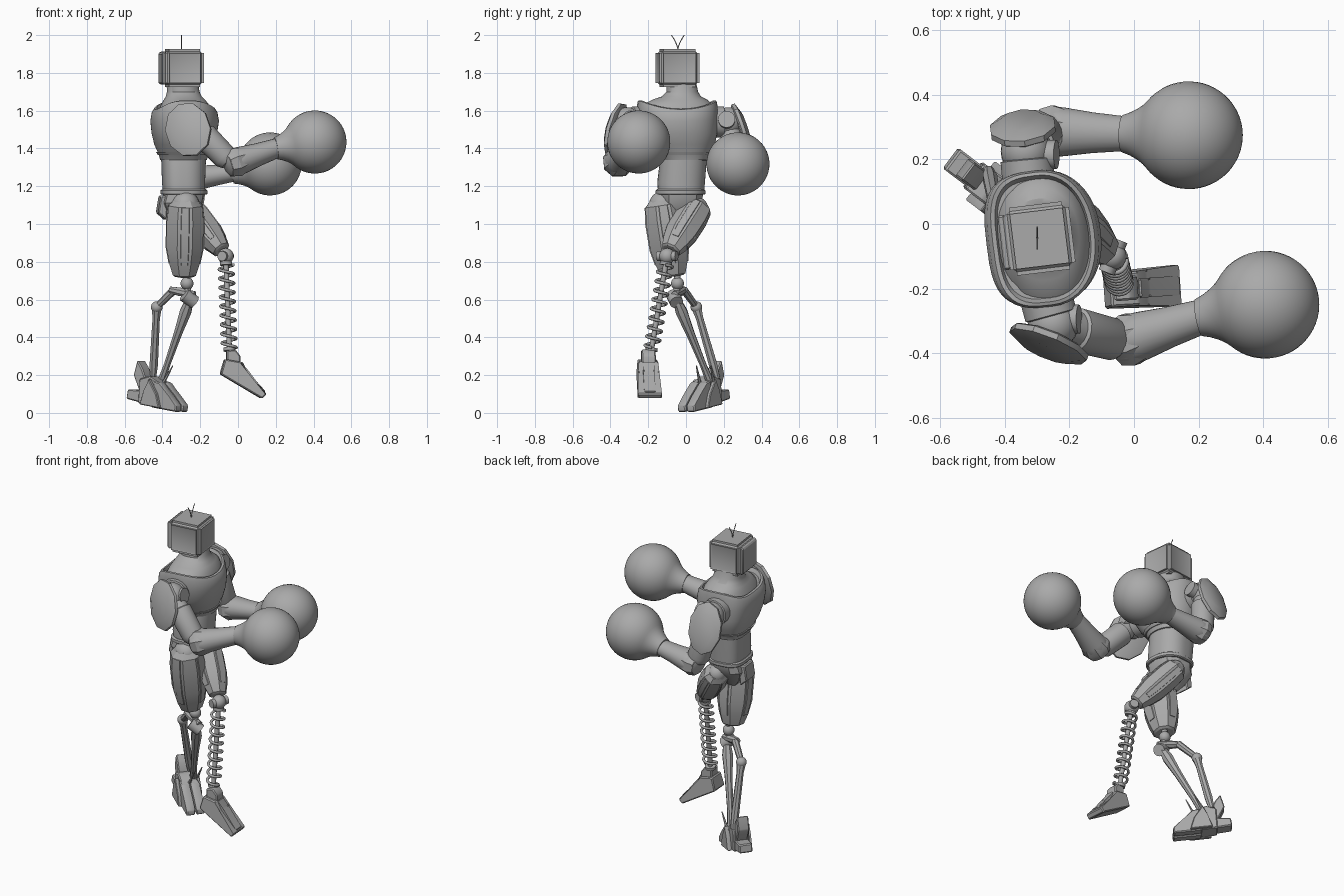
import bpy, bmesh
from math import sin, cos, pi, radians, copysign
from mathutils import Vector, Matrix

cube = bpy.data.objects.get("Cube")
if cube:
    bpy.data.objects.remove(cube, do_unlink=True)

grey = bpy.data.materials.new("plain_grey")
grey.use_nodes = True
shade = (0.4, 0.4, 0.4, 1)
grey.diffuse_color = shade
grey.node_tree.nodes["Principled BSDF"].inputs["Base Color"].default_value = shade


def finish(name, bm):
    bmesh.ops.recalc_face_normals(bm, faces=bm.faces[:])
    me = bpy.data.meshes.new(name)
    bm.to_mesh(me)
    bm.free()
    for p in me.polygons:
        p.use_smooth = True
    me.set_sharp_from_angle(angle=radians(32))
    me.materials.append(grey)
    ob = bpy.data.objects.new(name, me)
    bpy.context.collection.objects.link(ob)


def loft(name, rings):
    bm = bmesh.new()
    vs = [[bm.verts.new(p) for p in r] for r in rings]
    n = len(vs[0])
    for lo, hi in zip(vs, vs[1:]):
        for i in range(n):
            j = (i + 1) % n
            bm.faces.new((lo[i], lo[j], hi[j], hi[i]))
    bm.faces.new(vs[0])
    bm.faces.new(vs[-1])
    finish(name, bm)


def limb(name, a, b, profile, n=8, hint=(0, 0, 1)):
    """Loft from a to b; profile rows are (fraction, radius, second radius)."""
    a, b = Vector(a), Vector(b)
    z = (b - a).normalized()
    x = Vector(hint).cross(z).normalized()
    y = z.cross(x)
    rings = []
    for t, rx, *ry in profile:
        ry = ry[0] if ry else rx
        c = a.lerp(b, t)
        angles = [2 * pi * (i + 0.5) / n for i in range(n)]
        rings.append([c + x * rx * cos(q) + y * ry * sin(q) for q in angles])
    loft(name, rings)


def rod(name, a, b, r, n=12):
    limb(name, a, b, [(0, r), (1, r)], n, (0.1, 1, 0.2))


def ball(name, c, r):
    bm = bmesh.new()
    bmesh.ops.create_uvsphere(bm, u_segments=24, v_segments=14, radius=r,
                              matrix=Matrix.Translation(c))
    finish(name, bm)


def body(name, rows, n=48, back=3.2, turn=radians(7)):
    """Trunk loft, flatter at the back; rows are (z, cx, cy, rx, ry, rise at the sides)."""
    rings = []
    for z, cx, cy, rx, ry, rise in rows:
        ring = []
        for i in range(n):
            q = 2 * pi * i / n
            power = back if cos(q) < 0 else 2.2
            u = copysign(abs(cos(q)) ** (2 / power), cos(q)) * rx
            v = copysign(abs(sin(q)) ** (2 / power), sin(q)) * ry
            ring.append((cx + u * cos(turn) - v * sin(turn),
                         cy + u * sin(turn) + v * cos(turn), z + rise * sin(q) ** 2))
        rings.append(ring)
    loft(name, rings)


def prism(name, outline, v0, v1, origin, angle, taper=1.0, bevel=0.006):
    """Side outline (u, z) extruded sideways from v0 to v1, then turned about z."""
    bm = bmesh.new()
    top = max(z for u, z in outline)
    low = min(z for u, z in outline)
    mid = (v0 + v1) / 2
    sides = []
    for v in (v0, v1):
        sides.append([bm.verts.new((u, mid + (v - mid) * (1 + (taper - 1) * (z - low) / (top - low)), z))
                      for u, z in outline])
    n = len(outline)
    for i in range(n):
        j = (i + 1) % n
        bm.faces.new((sides[0][i], sides[0][j], sides[1][j], sides[1][i]))
    bm.faces.new(sides[0])
    bm.faces.new(sides[1])
    bmesh.ops.bevel(bm, geom=bm.edges[:], offset=bevel, segments=1, affect='EDGES')
    bm.transform(Matrix.Translation(origin) @ Matrix.Rotation(angle, 4, 'Z'))
    finish(name, bm)


def wire(name, pts, r):
    cu = bpy.data.curves.new(name, 'CURVE')
    cu.dimensions = '3D'
    cu.bevel_depth = r
    cu.bevel_resolution = 2
    cu.use_fill_caps = True
    sp = cu.splines.new('POLY')
    sp.points.add(len(pts) - 1)
    for p, co in zip(sp.points, pts):
        p.co = (*co, 1)
    cu.materials.append(grey)
    ob = bpy.data.objects.new(name, cu)
    bpy.context.collection.objects.link(ob)


# Head: rounded box with shallow side panels
bm = bmesh.new()
bmesh.ops.create_cube(bm, size=1, matrix=Matrix.Diagonal((0.205, 0.212, 0.2, 1)))
bmesh.ops.bevel(bm, geom=bm.edges[:], offset=0.02, segments=3, affect='EDGES')
panels = sorted(bm.faces, key=lambda f: -f.calc_area())[:6]
panels = [f for f in panels if abs(f.normal.z) < 0.5]
bmesh.ops.inset_individual(bm, faces=panels, thickness=0.012, depth=-0.004)
bm.transform(Matrix.Translation((-0.293, -0.045, 1.826)) @ Matrix.Rotation(radians(7), 4, 'Z'))
finish("head", bm)
prism("head_back_panel", [(-0.116, 1.745), (-0.095, 1.735), (-0.095, 1.915), (-0.116, 1.905)],
      -0.085, 0.085, (-0.297, -0.045, 0), radians(7))
for s in (-1, 1):
    wire("antenna", [(-0.3, -0.043 + s * 0.034 * t ** 1.5, 1.925 + 0.075 * t)
                     for t in (0, 0.25, 0.5, 0.75, 1)], 0.0025)

# Trunk
body("neck", [(1.59, -0.28, -0.045, 0.142, 0.19, 0.035), (1.625, -0.28, -0.04, 0.13, 0.175, 0.015),
              (1.652, -0.283, -0.032, 0.112, 0.142, 0.008), (1.675, -0.287, -0.025, 0.095, 0.104, 0),
              (1.7, -0.29, -0.02, 0.086, 0.084, 0), (1.75, -0.295, -0.025, 0.083, 0.078, 0)], back=2.2)
body("chest", [(1.335, -0.287, -0.01, 0.105, 0.115, 0), (1.34, -0.287, -0.01, 0.122, 0.127, 0),
               (1.37, -0.287, -0.015, 0.13, 0.142, 0), (1.42, -0.285, -0.025, 0.153, 0.178, 0),
               (1.48, -0.282, -0.035, 0.17, 0.2, 0), (1.545, -0.28, -0.043, 0.178, 0.21, 0.01),
               (1.59, -0.28, -0.045, 0.17, 0.212, 0.035), (1.607, -0.28, -0.045, 0.158, 0.207, 0.045),
               (1.61, -0.28, -0.045, 0.145, 0.197, 0.045), (1.59, -0.28, -0.045, 0.138, 0.185, 0.04)])
body("chest_lower_band", [(1.365, -0.287, -0.015, 0.134, 0.145, 0), (1.38, -0.287, -0.017, 0.142, 0.155, 0)])
body("abdomen", [(1.16, -0.285, -0.025, 0.108, 0.12, 0), (1.22, -0.287, -0.025, 0.112, 0.125, 0),
                 (1.35, -0.287, -0.012, 0.117, 0.122, 0)])
body("belt", [(1.155, -0.285, -0.028, 0.116, 0.124, 0), (1.16, -0.285, -0.028, 0.122, 0.13, 0),
              (1.178, -0.285, -0.028, 0.122, 0.13, 0), (1.184, -0.285, -0.028, 0.114, 0.122, 0)])
body("pelvis", [(1.0, -0.3, -0.035, 0.04, 0.035, 0), (1.05, -0.3, -0.035, 0.085, 0.07, 0),
                (1.11, -0.295, -0.03, 0.115, 0.115, 0), (1.16, -0.285, -0.028, 0.112, 0.12, 0)], n=10)
prism("pelvis_back_plate", [(-0.135, 1.06), (-0.09, 1.02), (-0.08, 1.15), (-0.12, 1.15)],
      -0.055, 0.055, (-0.295, -0.03, 0), radians(7))


# Arms: cuff, shoulder ball, upper arm, shoulder pad, forearm and round glove
def arm(side, shoulder, inner, elbow, wrist, glove, pad, normal, pad_w, pad_h, pad_up, flat):
    limb(side + "_shoulder_cuff", inner, shoulder,
         [(0, 0.07), (0.1, 0.083), (0.75, 0.083), (0.8, 0.068), (1.1, 0.068)], 16)
    ball(side + "_shoulder_ball", shoulder, 0.078)
    limb(side + "_upper_arm", shoulder, elbow,
         [(0, 0.05), (0.3, 0.06), (0.32, 0.07), (0.85, 0.066), (0.95, 0.05)], 20)
    c, d = Vector(pad), Vector(normal).normalized()
    limb(side + "_shoulder_pad", c - d * 0.02, c + d * 0.025,
         [(0, pad_w * 0.9, pad_h * 0.9), (0.15, pad_w, pad_h), (0.55, pad_w, pad_h),
          (1, pad_w * 0.65, pad_h * 0.65)], 10, pad_up)
    e, w, g = Vector(elbow), Vector(wrist), Vector(glove)
    rows = [(-0.13, 0.045), (-0.08, 0.068), (0.06, 0.08), (0.25, 0.076), (0.6, 0.064), (1.05, 0.054)]
    limb(side + "_forearm", e, w, [(t, r, r * flat) for t, r in rows], 20)
    rows = [(-0.3, 0.05), (-0.2, 0.074), (0.25, 0.088), (0.95, 0.07)]
    limb(side + "_elbow_guard", e, e.lerp(w, 0.35), [(t, r, r * flat) for t, r in rows], 8)
    axis, gap, r = (g - w).normalized(), (g - w).length, 0.167
    total = gap + r
    start = 0.7
    neck = (gap - r * cos(start)) / total
    profile = [(neck * t, k) for t, k in ((0, 0.058), (0.3, 0.067), (0.6, 0.08), (0.85, 0.095))]
    profile += [((gap - r * cos(q)) / total, r * sin(q))
                for q in [start + (pi - start - 0.02) * i / 22 for i in range(23)]]
    limb(side + "_glove", w, g + axis * r, profile, 40)


arm("right", (-0.25, -0.31, 1.54), (-0.28, -0.2, 1.54), (-0.035, -0.365, 1.32), (0.2, -0.29, 1.4),
    (0.407, -0.25, 1.434), (-0.265, -0.375, 1.5), (-0.33, -0.9, 0.2), 0.125, 0.15, (-0.4, 0, 0.9), 0.95)
arm("left", (-0.335, 0.225, 1.54), (-0.325, 0.12, 1.54), (-0.275, 0.287, 1.236), (-0.035, 0.28, 1.27),
    (0.17, 0.275, 1.318), (-0.345, 0.3, 1.487), (-0.12, 0.93, 0.3), 0.105, 0.157, (0, 0, 1), 0.88)
for x, y in ((-0.2, -0.295), (-0.27, 0.215)):
    rod("shoulder_joint_ring", (x - 0.04, y, 1.54), (x + 0.03, y, 1.555), 0.045, 20)


# Thighs: angular armour with a raised strip
def thigh(side, hip, knee, w, d):
    rows = [(-0.08, 0.6), (0, 0.9), (0.2, 1), (0.55, 0.98), (0.75, 0.82), (0.9, 0.62), (0.92, 0.5)]
    limb(side + "_thigh", hip, knee, [(t, w * k, d * k) for t, k in rows], 8, (0, 1, 0))
    limb(side + "_thigh_strip", hip, knee, [(t, w * k * 1.05, d * k * 0.55) for t, k in rows[1:5]], 8, (0, 1, 0))
    limb(side + "_thigh_side_plate", hip, knee, [(t, w * k * 0.5, d * k * 1.05) for t, k in rows[1:5]], 8, (0, 1, 0))
    ball(side + "_hip_ball", hip, w * 0.7)


thigh("right", (-0.278, -0.122, 1.1), (-0.285, -0.06, 0.69), 0.106, 0.112)
thigh("left", (-0.26, 0.06, 1.085), (-0.07, -0.095, 0.84), 0.08, 0.09)

# Right shin: ball knee, knee block and two linked struts
ball("right_knee_ball", (-0.27, -0.045, 0.685), 0.034)
rod("right_knee_pin", (-0.27, -0.045, 0.75), (-0.265, -0.05, 0.62), 0.018)
limb("right_knee_bar", (-0.36, -0.01, 0.652), (-0.23, -0.06, 0.625), [(0, 0.018), (0.4, 0.024), (1, 0.02)], 8)
rod("right_knee_block", (-0.285, -0.07, 0.625), (-0.23, -0.05, 0.585), 0.036, 16)
link = [(-0.34, -0.01, 0.65), (-0.43, 0.055, 0.56), (-0.45, 0.165, 0.18)]
limb("right_upper_link", link[0], link[1], [(0, 0.022), (1, 0.018)], 8)
ball("right_link_joint", link[1], 0.031)
limb("right_rear_strut", link[1], link[2], [(0, 0.029), (0.15, 0.021), (0.8, 0.024), (1, 0.017)], 8, (0, 1, 0))
limb("right_front_strut", (-0.255, -0.05, 0.6), (-0.405, 0.125, 0.17),
     [(0, 0.022), (0.15, 0.033), (0.4, 0.024), (0.8, 0.018), (1, 0.022)], 8, (0, 1, 0))

# Right foot: ankle block, split toes, side fins and heel spurs
place = ((-0.43, 0.1, 0), radians(-37))
prism("right_foot_ankle", [(-0.09, 0.05), (0.06, 0.03), (0.05, 0.16), (-0.02, 0.195), (-0.08, 0.18)], -0.05, 0.05, *place)
for v in (-0.056, 0.004):
    prism("right_foot_toe", [(0.0, 0.03), (0.165, 0.005), (0.17, 0.04), (0.12, 0.09), (0.06, 0.16), (0.02, 0.17)],
          v, v + 0.052, *place)
for v in (-0.075, 0.05):
    prism("right_foot_fin", [(-0.06, 0.045), (0.07, 0.025), (0.05, 0.1), (0.0, 0.18), (-0.03, 0.12)], v, v + 0.025, *place, bevel=0.004)
    limb("right_foot_spike", (-0.4, 0.12 + v * 0.6, 0.15), (-0.345, 0.1 + v * 0.6, 0.25), [(0, 0.01), (1, 0.003)], 6)
prism("right_heel_lower", [(-0.175, 0.075), (-0.06, 0.05), (-0.06, 0.12), (-0.165, 0.125)], -0.04, 0.04, *place)
prism("right_heel_upper", [(-0.13, 0.2), (-0.085, 0.1), (-0.04, 0.16), (-0.075, 0.24), (-0.105, 0.28)], -0.035, 0.035, *place)

# Left shin: coil spring around a rod
knee, ankle = Vector((-0.065, -0.1, 0.83)), Vector((-0.045, -0.185, 0.32))
ball("left_knee_ball", knee, 0.042)
rod("left_knee_axle", knee + Vector((-0.02, -0.05, 0)), knee + Vector((0.02, 0.05, 0)), 0.026, 16)
rod("left_spring_rod", knee, ankle, 0.014)
for t in (0.06, 0.95):
    rod("left_spring_seat", knee.lerp(ankle, t), knee.lerp(ankle, t + 0.035), 0.032, 16)
turns, steps = 9, 20
coil = []
for i in range(turns * steps + 1):
    q = 2 * pi * i / steps
    coil.append(knee.lerp(ankle, 0.09 + 0.86 * i / (turns * steps)) + Vector((0.038 * cos(q), 0.038 * sin(q), 0)))
wire("left_spring", coil, 0.008)

# Left foot: wedge pointing down with a raised top strip
foot = ((0, -0.2, 0), radians(4))
prism("left_foot", [(-0.095, 0.205), (0.125, 0.075), (0.148, 0.1), (0.04, 0.215), (0.012, 0.27), (-0.072, 0.285)],
      -0.065, 0.065, *foot, taper=0.8)
prism("left_foot_strip", [(-0.02, 0.2), (0.12, 0.1), (0.146, 0.112), (0.047, 0.222), (0.02, 0.275)], -0.03, 0.03, *foot)
prism("left_ankle", [(-0.062, 0.26), (0.012, 0.25), (0.012, 0.3), (-0.015, 0.335), (-0.062, 0.33)], -0.035, 0.04, *foot)
